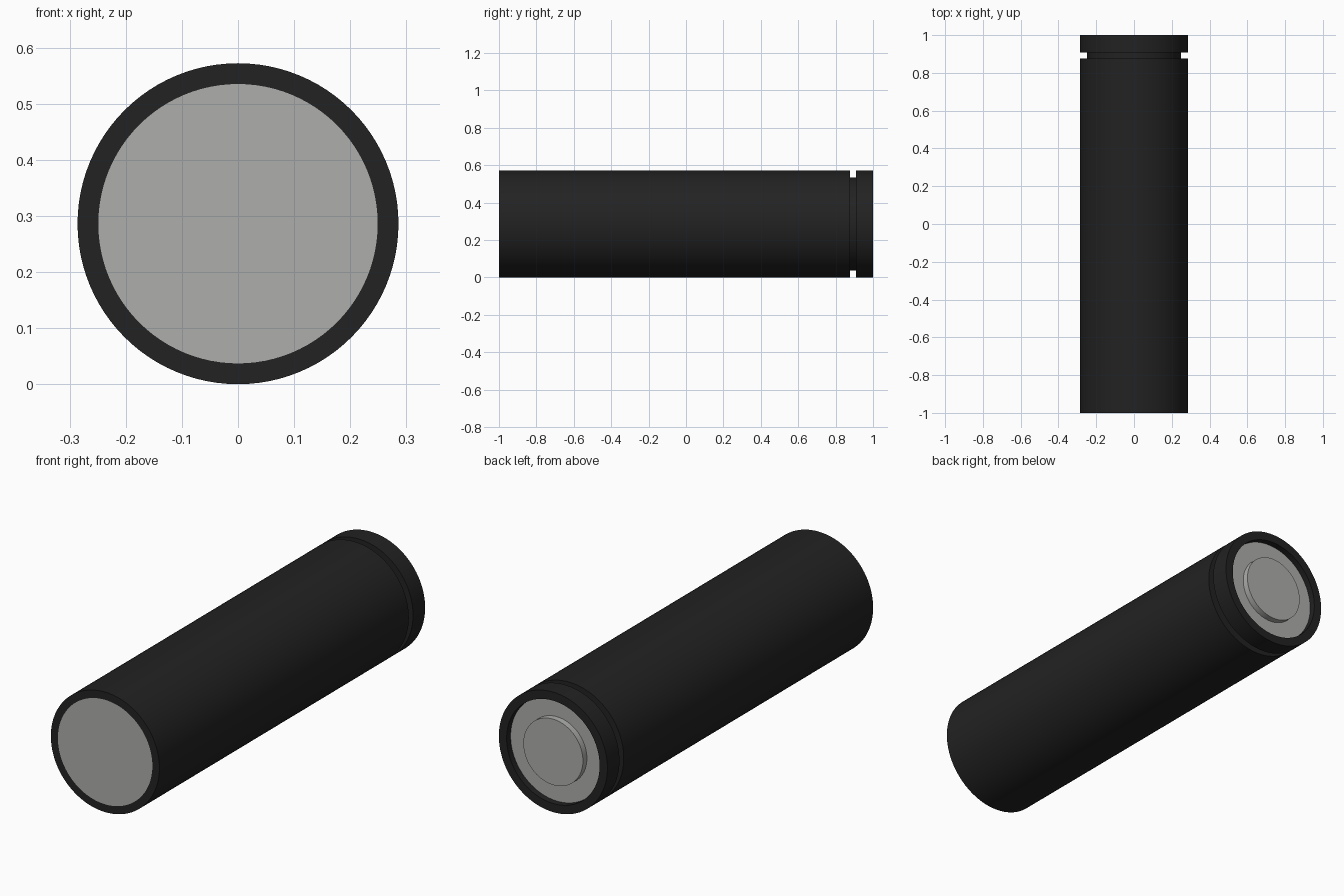
import bpy, bmesh, math

if "Cube" in bpy.data.objects:
    bpy.data.objects.remove(bpy.data.objects["Cube"])

R = 0.286      # outer radius, also the height of the axis
SEG = 96


def material(name, rgb):
    m = bpy.data.materials.new(name)
    m.diffuse_color = (*rgb, 1.0)
    m.use_nodes = True
    m.node_tree.nodes["Principled BSDF"].inputs["Base Color"].default_value = m.diffuse_color
    return m


black = material("black wrap", (0.016, 0.016, 0.016))
metal = material("grey metal", (0.42, 0.43, 0.41))


def lathe(name, profile, mat):
    """Revolve (radius, y) points about the lengthwise axis."""
    bm = bmesh.new()
    verts = [bm.verts.new((r, y, 0)) for r, y in profile]
    edges = [bm.edges.new(pair) for pair in zip(verts, verts[1:])]
    bmesh.ops.spin(bm, geom=verts + edges, cent=(0, 0, 0), axis=(0, 1, 0),
                   angle=2 * math.pi, steps=SEG, use_merge=True)
    bmesh.ops.remove_doubles(bm, verts=bm.verts, dist=1e-5)
    bmesh.ops.recalc_face_normals(bm, faces=bm.faces)
    mesh = bpy.data.meshes.new(name)
    bm.to_mesh(mesh)
    bm.free()
    mesh.materials.append(mat)
    obj = bpy.data.objects.new(name, mesh)
    obj.location.z = R
    bpy.context.collection.objects.link(obj)
    bpy.ops.object.select_all(action='DESELECT')
    obj.select_set(True)
    bpy.context.view_layer.objects.active = obj
    bpy.ops.object.shade_smooth_by_angle(angle=math.radians(30))
    return obj


# Wrapped sleeve with a crimp groove and a recessed rear rim
lathe("sleeve", [(0.245, -0.97), (0.249, -1), (R, -1), (R, 0.877), (0.249, 0.877),
                 (0.249, 0.909), (R, 0.909), (R, 1), (0.245, 1), (0.245, 0.97),
                 (0.245, -0.97)], black)

# Flat terminal flush with the front end
lathe("flat_terminal", [(0, -1), (0.249, -1), (0.245, -0.97), (0, -0.97)], metal)

# Recessed plate at the rear end
lathe("recessed_plate", [(0, 0.95), (0.245, 0.95), (0.245, 0.97), (0, 0.97)], metal)

# Raised button on the plate
lathe("button_terminal", [(0, 0.97), (0.157, 0.97), (0.157, 1), (0, 1)], metal)
